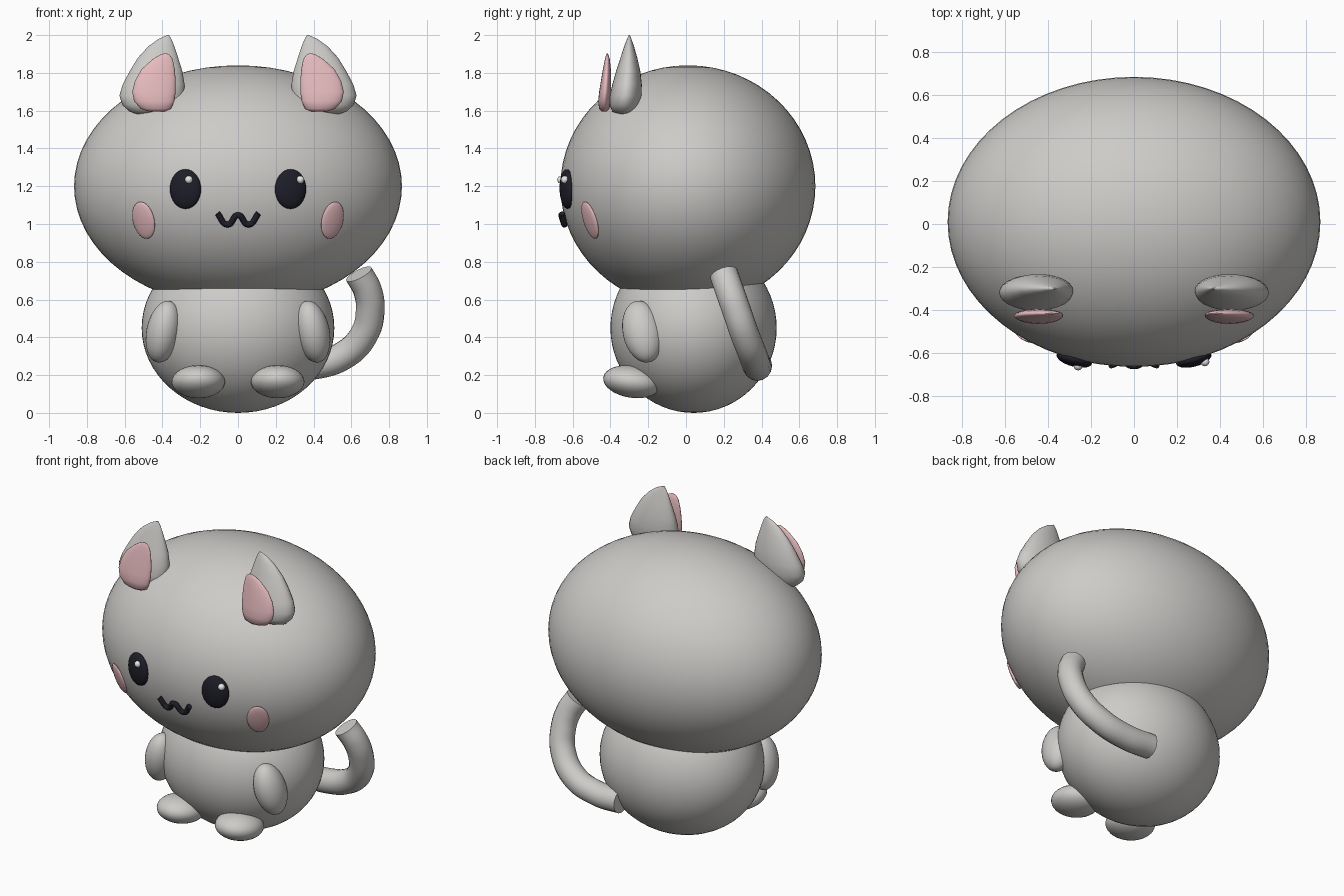
import bpy, bmesh, math
from mathutils import Vector

cube = bpy.data.objects.get("Cube")
if cube:
    bpy.data.objects.remove(cube, do_unlink=True)


def material(name, rgb):
    m = bpy.data.materials.new(name)
    m.use_nodes = True
    m.diffuse_color = (*rgb, 1)
    m.node_tree.nodes["Principled BSDF"].inputs["Base Color"].default_value = (*rgb, 1)
    return m


GREY = material("warm grey fur", (0.61, 0.60, 0.58))
PINK = material("soft pink", (0.80, 0.50, 0.52))
BLACK = material("navy black", (0.013, 0.013, 0.022))
WHITE = material("eye shine white", (0.9, 0.9, 0.9))


def smooth(obj):
    bpy.ops.object.select_all(action="DESELECT")
    obj.select_set(True)
    bpy.context.view_layer.objects.active = obj
    bpy.ops.object.shade_smooth_by_angle(angle=math.radians(50))


def mesh_object(name, bm, mat):
    mesh = bpy.data.meshes.new(name)
    bmesh.ops.recalc_face_normals(bm, faces=bm.faces)
    bm.to_mesh(mesh)
    bm.free()
    mesh.materials.append(mat)
    obj = bpy.data.objects.new(name, mesh)
    bpy.context.collection.objects.link(obj)
    smooth(obj)
    return obj


def ellipsoid(name, centre, radii, mat, rotation=(0, 0, 0), segments=32):
    bm = bmesh.new()
    bmesh.ops.create_uvsphere(bm, u_segments=segments, v_segments=segments // 2, radius=1)
    bmesh.ops.scale(bm, vec=radii, verts=bm.verts)
    obj = mesh_object(name, bm, mat)
    obj.location = centre
    obj.rotation_euler = rotation
    return obj


def loft(name, levels, side, mat, n=28):
    """Stack of oval rings: (z, inner x, outer x, front y, back y)."""
    bm = bmesh.new()
    rings = []
    for z, x0, x1, y0, y1 in levels:
        ring = []
        for i in range(n):
            a = math.tau * i / n
            x = (x0 + x1) / 2 + (x1 - x0) / 2 * math.cos(a)
            y = (y0 + y1) / 2 + (y1 - y0) / 2 * math.sin(a)
            ring.append(bm.verts.new((side * x, y, z)))
        rings.append(ring)
    for low, high in zip(rings, rings[1:]):
        for i in range(n):
            j = (i + 1) % n
            bm.faces.new((low[i], low[j], high[j], high[i]))
    bm.faces.new(rings[0])
    bm.faces.new(rings[-1])
    return mesh_object(name, bm, mat)


def tube(name, points, radius, mat, resolution=10):
    curve = bpy.data.curves.new(name, "CURVE")
    curve.dimensions = "3D"
    curve.bevel_depth = radius
    curve.bevel_resolution = 6
    curve.resolution_u = resolution
    curve.use_fill_caps = True
    spline = curve.splines.new("BEZIER")
    spline.bezier_points.add(len(points) - 1)
    for bp, p in zip(spline.bezier_points, points):
        bp.co = p
        bp.handle_left_type = bp.handle_right_type = "AUTO"
    curve.materials.append(mat)
    obj = bpy.data.objects.new(name, curve)
    bpy.context.collection.objects.link(obj)
    bpy.ops.object.select_all(action="DESELECT")
    obj.select_set(True)
    bpy.context.view_layer.objects.active = obj
    bpy.ops.object.convert(target="MESH")
    smooth(bpy.context.view_layer.objects.active)


# Head and body
HEAD = Vector((0, 0.01, 1.2))
HEAD_R = Vector((0.868, 0.675, 0.64))
ellipsoid("head", HEAD, HEAD_R, GREY, segments=64)
ellipsoid("body", (0, 0.04, 0.45), (0.51, 0.44, 0.45), GREY, segments=64)


def on_face(x, z):
    """Point on the front of the head and the rotation lying flat on it."""
    u, w = x / HEAD_R.x, (z - HEAD.z) / HEAD_R.z
    p = Vector((x, HEAD.y - HEAD_R.y * math.sqrt(1 - u * u - w * w), z))
    d = p - HEAD
    normal = Vector([d[i] / HEAD_R[i] ** 2 for i in range(3)])
    return p, normal, (-normal).to_track_quat("Y", "Z").to_euler()


# Ear rings from base to tip
EAR = [(1.58, 0.40, 0.53, -0.35, -0.29), (1.595, 0.34, 0.575, -0.39, -0.26),
       (1.63, 0.302, 0.612, -0.405, -0.245), (1.68, 0.285, 0.628, -0.403, -0.235),
       (1.74, 0.283, 0.61, -0.39, -0.234), (1.81, 0.295, 0.573, -0.37, -0.242),
       (1.88, 0.317, 0.53, -0.347, -0.258), (1.94, 0.337, 0.475, -0.328, -0.275),
       (1.98, 0.353, 0.42, -0.312, -0.289), (2.0, 0.366, 0.374, -0.303, -0.297)]
INNER = [(1.595, 0.39, 0.47, -0.445, -0.42), (1.61, 0.355, 0.515, -0.46, -0.405),
         (1.65, 0.337, 0.55, -0.465, -0.4), (1.70, 0.33, 0.56, -0.46, -0.396),
         (1.76, 0.33, 0.545, -0.45, -0.396), (1.82, 0.335, 0.51, -0.44, -0.398),
         (1.87, 0.345, 0.455, -0.43, -0.403), (1.895, 0.36, 0.415, -0.423, -0.41),
         (1.903, 0.378, 0.392, -0.419, -0.415)]

# Mirrored parts
for side, label in ((1, "left"), (-1, "right")):
    loft(label + "_ear", EAR, side, GREY)
    loft(label + "_inner_ear", INNER, side, PINK)

    p, normal, rot = on_face(side * 0.278, 1.185)
    ellipsoid(label + "_eye", p, (0.085, 0.035, 0.105), BLACK, rot)
    shine, normal, _ = on_face(side * 0.288 + 0.034, 1.233)
    ellipsoid(label + "_eye_shine", shine + normal.normalized() * 0.027,
              (0.021, 0.021, 0.021), WHITE, segments=16)

    p, normal, rot = on_face(side * 0.5, 1.02)
    ellipsoid(label + "_cheek", p, (0.066, 0.018, 0.103), PINK, rot)

    ellipsoid(label + "_arm", (side * 0.395, -0.23, 0.43), (0.09, 0.105, 0.168),
              GREY, (0.2, -0.2 * side, 0))
    ellipsoid(label + "_foot", (side * 0.21, -0.285, 0.165), (0.142, 0.155, 0.085),
              GREY, (-0.15, 0, 0))

# Wavy mouth
mouth = []
for x, z in ((-0.108, 1.055), (-0.055, 0.997), (0, 1.047), (0.055, 0.997), (0.108, 1.055)):
    p = on_face(x, z)[0]
    mouth.append((x, p.y - 0.015, z))
tube("mouth", mouth, 0.016, BLACK, 8)

# Curled tail
tube("tail", [(0.2, 0.38, 0.25), (0.38, 0.375, 0.25), (0.56, 0.355, 0.305),
              (0.67, 0.31, 0.42), (0.7, 0.265, 0.55), (0.685, 0.23, 0.65),
              (0.64, 0.2, 0.735)], 0.076, GREY)
